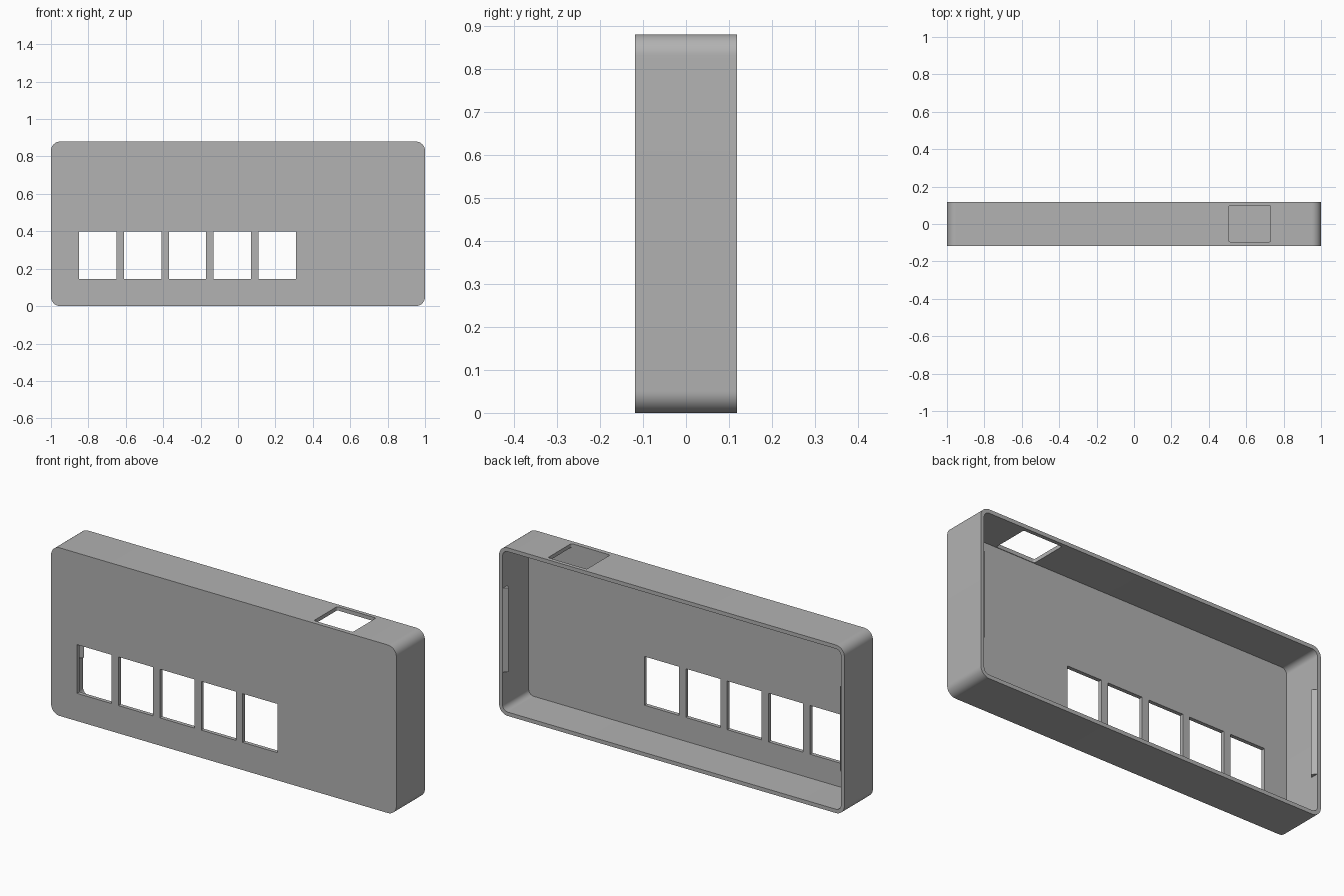
import bpy
import bmesh
import math

old = bpy.data.objects.get("Cube")
if old:
    bpy.data.objects.remove(old, do_unlink=True)

W, D, H = 2.0, 0.236, 0.88       # overall size
WALL, RADIUS = 0.02, 0.05

grey = bpy.data.materials.new("plain grey")
grey.use_nodes = True
colour = (0.445, 0.445, 0.445, 1)
grey.diffuse_color = colour
grey.node_tree.nodes["Principled BSDF"].inputs["Base Color"].default_value = colour


def finish(name, bm):
    bmesh.ops.recalc_face_normals(bm, faces=bm.faces)
    mesh = bpy.data.meshes.new(name)
    bm.to_mesh(mesh)
    bm.free()
    mesh.materials.append(grey)
    obj = bpy.data.objects.new(name, mesh)
    bpy.context.collection.objects.link(obj)
    return obj


def block(name, lo, hi, radius=0, axis=1, segments=12):
    """Box from lo to hi, with the edges along one axis rounded."""
    bm = bmesh.new()
    bmesh.ops.create_cube(bm, size=1)
    for v in bm.verts:
        v.co = [a + (c + 0.5) * (b - a) for a, b, c in zip(lo, hi, v.co)]
    if radius:
        edges = [e for e in bm.edges
                 if abs(e.verts[0].co[axis] - e.verts[1].co[axis]) > 1e-4]
        bmesh.ops.bevel(bm, geom=edges, offset=radius, segments=segments,
                        profile=0.5, affect='EDGES')
    return finish(name, bm)


def select_only(obj):
    bpy.ops.object.select_all(action='DESELECT')
    obj.select_set(True)
    bpy.context.view_layer.objects.active = obj


def cut(target, cutter):
    mod = target.modifiers.new("cut", 'BOOLEAN')
    mod.operation = 'DIFFERENCE'
    mod.solver = 'EXACT'
    mod.object = cutter
    select_only(target)
    bpy.ops.object.modifier_apply(modifier=mod.name)
    bpy.data.objects.remove(cutter, do_unlink=True)


# Case: rounded shell, open at the back
case = block("case_shell", (-W / 2, -D / 2, 0), (W / 2, D / 2, H), RADIUS)
cut(case, block("cavity", (-W / 2 + WALL, -D / 2 + WALL, WALL),
                (W / 2 - WALL, D, H - WALL), RADIUS - WALL))

# Row of five windows in the front
for i in range(5):
    x = -0.85 + 0.24 * i
    cut(case, block("window", (x, -0.2, 0.145), (x + 0.2, -0.05, 0.4)))

# Opening in the top
cut(case, block("top_opening", (0.506, -0.095, H - 0.06), (0.731, 0.098, H + 0.06),
                0.008, axis=2, segments=5))

select_only(case)
bpy.ops.object.shade_smooth_by_angle(angle=math.radians(30))

# Triangular snap ridges inside both side walls, at the back rim
for name, side in (("left_snap_ridge", 1), ("right_snap_ridge", -1)):
    bm = bmesh.new()
    inner = W / 2 - WALL
    rim = D / 2 - 0.001
    profile = [(inner, rim), (inner - 0.02, rim - 0.02), (inner, rim - 0.04)]
    base = bm.faces.new([bm.verts.new((side * x, y, 0.22)) for x, y in profile])
    top = bmesh.ops.extrude_face_region(bm, geom=[base])["geom"]
    bmesh.ops.translate(bm, vec=(0, 0, 0.44),
                        verts=[g for g in top if isinstance(g, bmesh.types.BMVert)])
    finish(name, bm)
